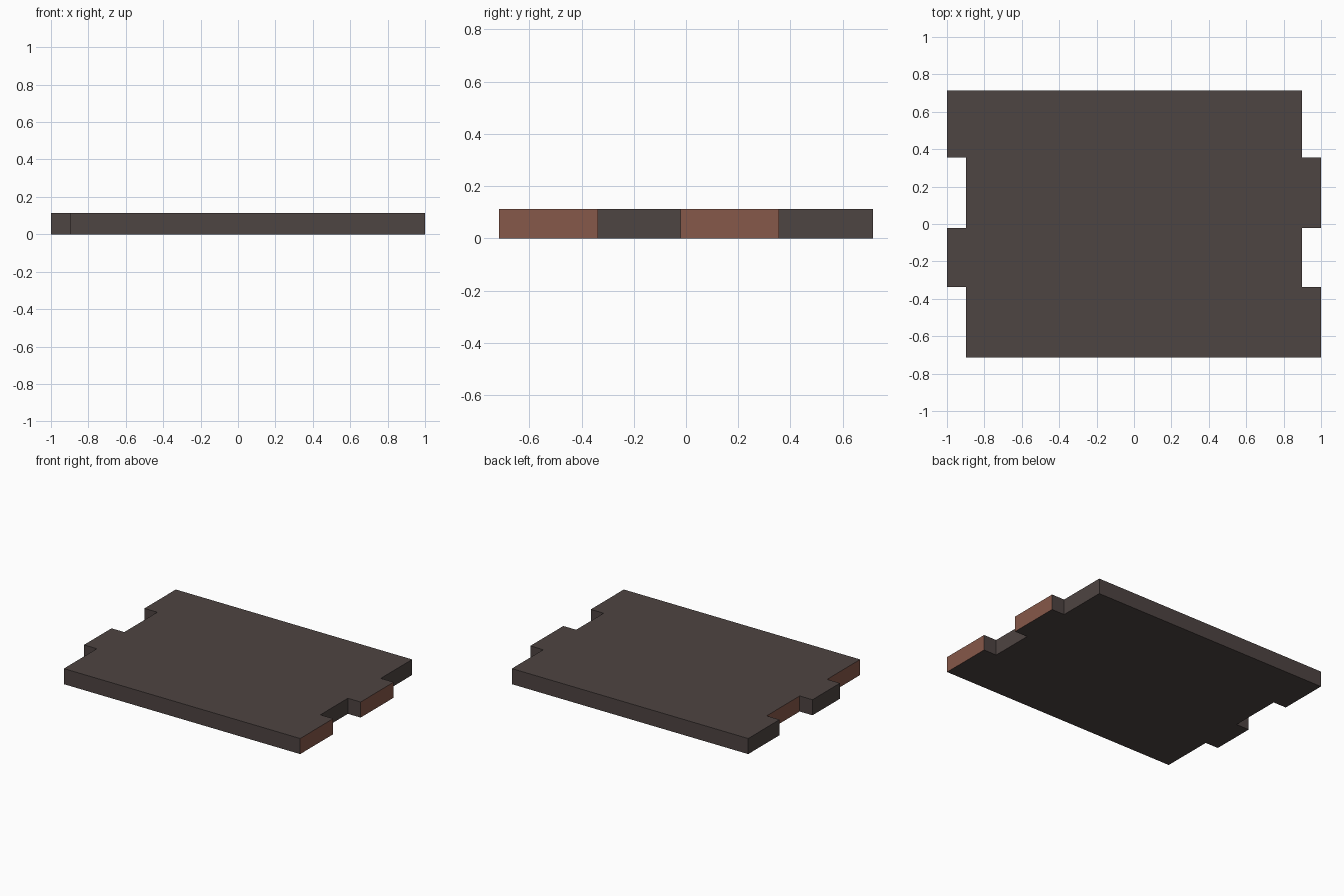
import bpy
import bmesh

if "Cube" in bpy.data.objects:
    bpy.data.objects.remove(bpy.data.objects["Cube"])

HALF_Y, HEIGHT = 0.715, 0.113
OUT, IN = 1.0, 0.897
Y1, Y2, Y3 = 0.356, -0.022, -0.337     # tab boundaries along y


def material(name, rgb):
    mat = bpy.data.materials.new(name)
    mat.diffuse_color = (*rgb, 1.0)
    mat.use_nodes = True
    mat.node_tree.nodes["Principled BSDF"].inputs["Base Color"].default_value = mat.diffuse_color
    return mat


# Outline: interlocking tabs, the right edge following the left edge's steps
steps = [(HALF_Y, Y1, IN), (Y1, Y2, OUT), (Y2, Y3, IN), (Y3, -HALF_Y, OUT)]
right = [(x, y) for top, bottom, x in steps for y in (top, bottom)]
left = [(x - OUT - IN, y) for x, y in right]
outline = left + right[::-1]

# Slab: extruded outline
bm = bmesh.new()
base = bm.faces.new([bm.verts.new((x, y, 0)) for x, y in outline])
new = bmesh.ops.extrude_face_region(bm, geom=[base], use_keep_orig=True)["geom"]
bmesh.ops.translate(bm, vec=(0, 0, HEIGHT),
                    verts=[g for g in new if isinstance(g, bmesh.types.BMVert)])
bmesh.ops.recalc_face_normals(bm, faces=bm.faces)

# Clay coloured ends on alternate steps
for f in bm.faces:
    y = f.calc_center_median().y
    if abs(f.normal.x) > 0.9 and (Y2 < y < Y1 or y < Y3):
        f.material_index = 1

mesh = bpy.data.meshes.new("slab")
bm.to_mesh(mesh)
bm.free()
mesh.materials.append(material("dark brown", (0.076, 0.058, 0.054)))
mesh.materials.append(material("clay red", (0.24, 0.098, 0.067)))
bpy.context.collection.objects.link(bpy.data.objects.new("slab", mesh))
